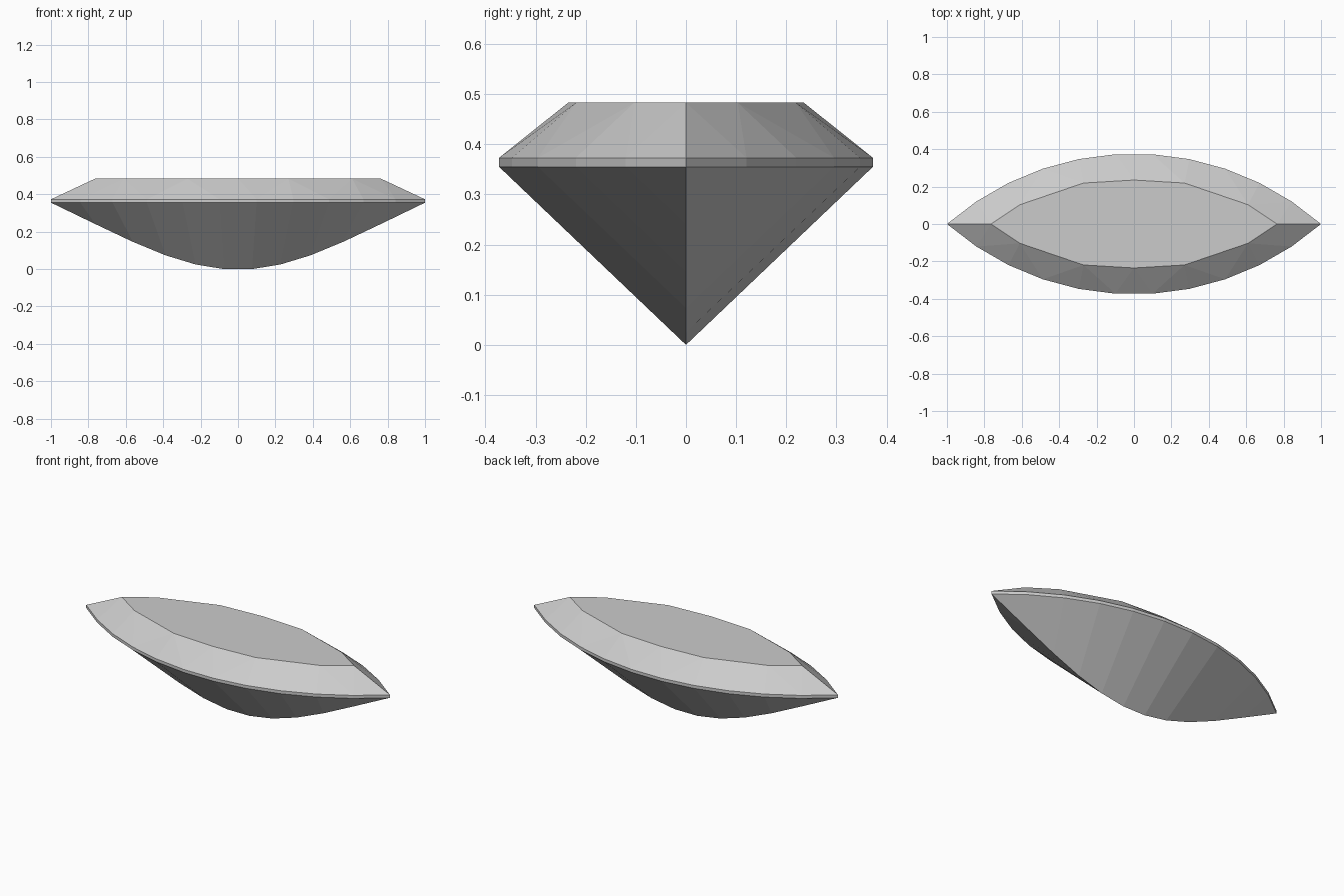
import bpy, bmesh, math

cube = bpy.data.objects.get("Cube")
if cube:
    bpy.data.objects.remove(cube, do_unlink=True)

# Proportions of the marquise-cut stone
WIDTH = 0.376          # half depth of the arc
GIRDLE_LOW, GIRDLE_TOP, TABLE = 0.355, 0.373, 0.483
SEGMENTS = 11          # facets along each side
RADIUS = (1 + WIDTH ** 2) / (2 * WIDTH)
OFFSET = RADIUS - WIDTH
SPAN = math.asin(1 / RADIUS)

stone = bpy.data.materials.new("pale grey stone")
stone.use_nodes = True
colour = (0.6, 0.6, 0.6, 1)
stone.diffuse_color = colour
stone.node_tree.nodes["Principled BSDF"].inputs["Base Color"].default_value = colour


def finish(name, bm):
    mesh = bpy.data.meshes.new(name)
    bm.to_mesh(mesh)
    bm.free()
    mesh.materials.append(stone)
    obj = bpy.data.objects.new(name, mesh)
    bpy.context.collection.objects.link(obj)


def add_face(bm, points):
    # Skip repeated corners so the pointed ends become triangles
    unique = []
    for p in points:
        if all(math.dist(p, q) > 1e-5 for q in unique):
            unique.append(p)
    if len(unique) > 2:
        bm.faces.new([bm.verts.new(p) for p in unique])


def weld(bm):
    bmesh.ops.remove_doubles(bm, verts=bm.verts[:], dist=1e-5)


# Outline of one side, and the keel line below it
angles = [SPAN * (2 * i / SEGMENTS - 1) for i in range(SEGMENTS + 1)]
arc = [(RADIUS * math.sin(a), max(0, RADIUS * math.cos(a) - OFFSET)) for a in angles]
deepest = max(y for x, y in arc)
keel = [(OFFSET * math.tan(a), 0, GIRDLE_LOW * (1 - y / deepest))
        for a, (x, y) in zip(angles, arc)]

# Girdle band and pavilion, both sides
girdle, pavilion = bmesh.new(), bmesh.new()
for side in (-1, 1):
    low = [(x, side * y, GIRDLE_LOW) for x, y in arc]
    top = [(x, side * y, GIRDLE_TOP) for x, y in arc]
    for i in range(SEGMENTS):
        band = [low[i], low[i + 1], top[i + 1], top[i]]
        facet = [keel[i], keel[i + 1], low[i + 1], low[i]]
        add_face(girdle, band[::-side])
        add_face(pavilion, facet[::-side])
weld(girdle)
weld(pavilion)
finish("girdle", girdle)
finish("pavilion", pavilion)

# Crown with its flat table: hull of the two outlines, open underneath
table = [(0.765, 0), (0.61, 0.103), (0.27, 0.219), (0, 0.235)]
crown = bmesh.new()
for side in (-1, 1):
    for x, y in arc:
        crown.verts.new((x, side * y, GIRDLE_TOP))
    for x, y in table:
        for end in (-1, 1):
            crown.verts.new((end * x, side * y, TABLE))
weld(crown)
bmesh.ops.convex_hull(crown, input=crown.verts[:])
bmesh.ops.recalc_face_normals(crown, faces=crown.faces[:])
bottom = [f for f in crown.faces if f.normal.z < -0.9]
bmesh.ops.delete(crown, geom=bottom, context="FACES")
tops = [f for f in crown.faces if f.normal.z > 0.999]
bmesh.ops.dissolve_faces(crown, faces=tops)
finish("crown", crown)
